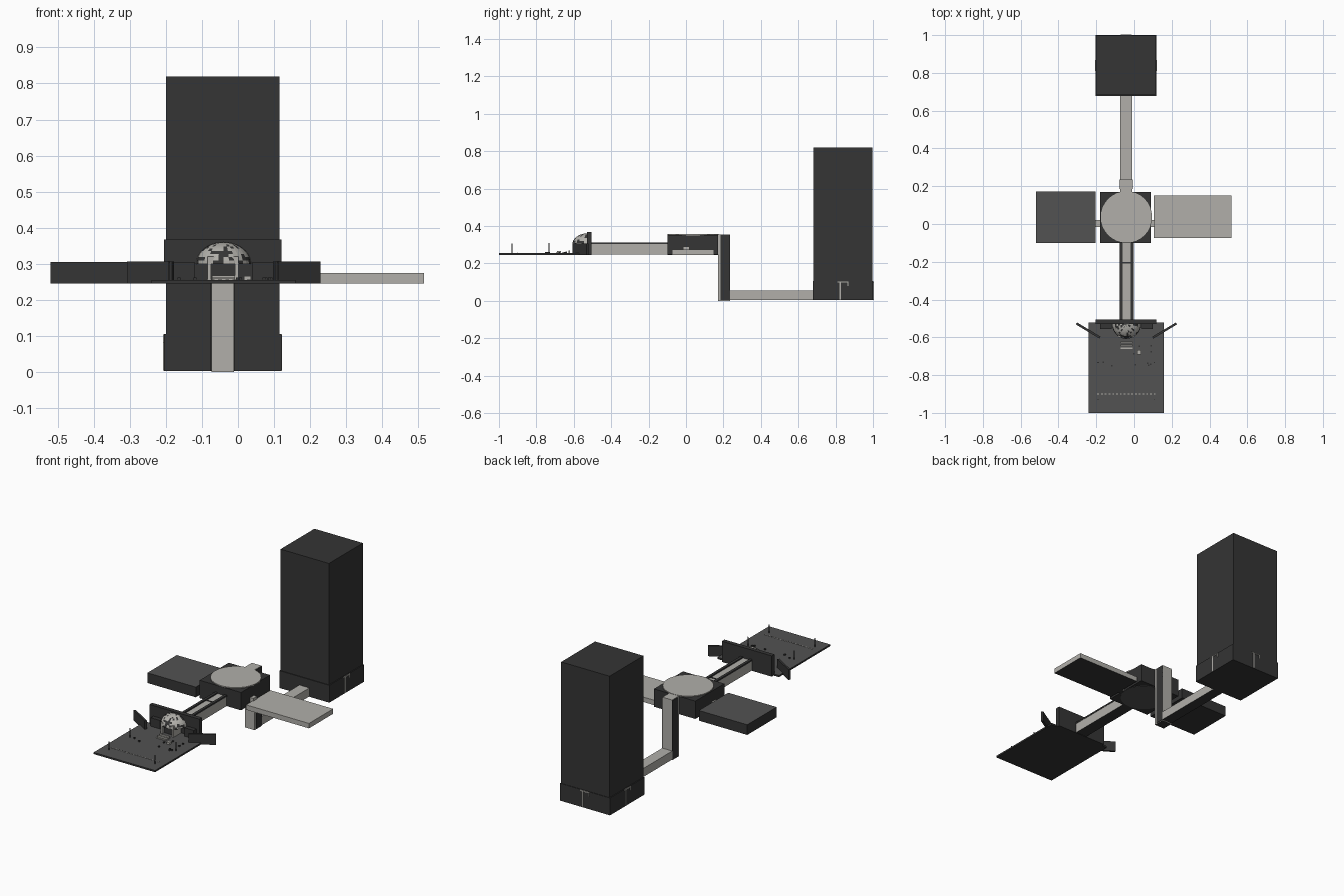
import bpy, bmesh, math, random
from mathutils import Matrix, Vector

random.seed(4)
cube = bpy.data.objects.get("Cube")
if cube:
    bpy.data.objects.remove(cube, do_unlink=True)


def material(name, r, g, b):
    m = bpy.data.materials.new(name)
    m.use_nodes = True
    m.diffuse_color = (r, g, b, 1)
    m.node_tree.nodes["Principled BSDF"].inputs["Base Color"].default_value = (r, g, b, 1)
    return m


DARK = material("charcoal wall", .035, .035, .035)
ROOF = material("dark grey roof", .085, .085, .085)
PALE = material("pale warm grey", .44, .43, .40)
CX = -.04   # the axis of the complex


def finish(name, bm, side, top, bottom):
    """Colour faces by direction and add the object."""
    bm.normal_update()
    for f in bm.faces:
        f.material_index = 1 if f.normal.z > .7 else 2 if f.normal.z < -.7 else 0
    me = bpy.data.meshes.new(name)
    bm.to_mesh(me)
    bm.free()
    for m in (side, top, bottom):
        me.materials.append(m)
    ob = bpy.data.objects.new(name, me)
    bpy.context.collection.objects.link(ob)
    return ob


def box(name, x, y, z, side, top=None, bottom=None, turn=0):
    bm = bmesh.new()
    size = [r[1] - r[0] for r in (x, y, z)]
    mid = Vector([(r[0] + r[1]) / 2 for r in (x, y, z)])
    mat = Matrix.Translation(mid) @ Matrix.Rotation(turn, 4, 'Z') @ Matrix.Diagonal((*size, 1))
    bmesh.ops.create_cube(bm, size=1, matrix=mat)
    return finish(name, bm, side, top or side, bottom or side)


def disc(name, y, z, radius, height, mat):
    bm = bmesh.new()
    bmesh.ops.create_cone(bm, cap_ends=True, segments=32, radius1=radius, radius2=radius,
                          depth=height, matrix=Matrix.Translation((CX, y, z)))
    return finish(name, bm, mat, mat, mat)


# Tower with a slightly wider skirt
box("tower", (-.2, .115), (.682, .997), (.005, .82), DARK)
box("tower_skirt", (-.205, .12), (.678, 1), (.003, .105), DARK)

# Door outlines on the three open tower sides
for name, angle in (("right", 0), ("back", 90), ("left", 180)):
    mid = Matrix.Translation((-.0425, .839, 0)) @ Matrix.Rotation(math.radians(angle), 4, 'Z')
    for part, y, z in (("lintel", (-.03, .03), (.098, .104)),
                       ("long_jamb", (-.018, -.011), (.005, .1)),
                       ("short_jamb", (.025, .03), (.08, .1))):
        ob = box(f"{name}_door_{part}", (.161, .165), y, z, PALE)
        ob.data.transform(mid)

# Low passage, vertical shaft and its dark cheeks
box("low_passage", (-.075, -.01), (.23, .68), (.005, .055), PALE, bottom=DARK)
box("shaft", (-.074, -.011), (.17, .235), (0, .355), PALE, bottom=DARK)
for name, x in (("left", -.01), ("right", -.075)):
    box(f"shaft_cheek_{name}", (x - .002, x + .002), (.185, .235), (.004, .352), DARK)

# Central hub with round roof and round base
box("hub", (-.18, .09), (-.1, .17), (.247, .352), DARK)
disc("hub_roof", .037, .3535, .136, .007, PALE)
disc("hub_base", .037, .247, .13, .004, ROOF)

# Side wings and links
box("dark_wing", (-.52, -.205), (-.1, .173), (.245, .305), DARK, top=ROOF)
box("pale_wing", (.105, .515), (-.075, .15), (.245, .274), PALE, bottom=DARK)
box("right_link", (-.21, -.175), (-.015, .02), (.247, .29), PALE, bottom=DARK)
box("left_link", (.085, .11), (-.015, .02), (.247, .29), PALE, bottom=DARK)

# Front passage with dark top edges and a joint band
box("front_passage", (-.076, -.004), (-.51, -.1), (.247, .305), PALE, bottom=DARK)
for name, x in (("left", -.01), ("right", -.07)):
    box(f"passage_edge_{name}", (x - .008, x + .008), (-.51, -.1), (.303, .312), DARK)
box("passage_joint", (-.076, -.004), (-.208, -.201), (.303, .308), DARK)

# Forecourt floor, back wall and splayed side walls
box("forecourt", (-.24, .16), (-1, -.522), (.245, .255), DARK, top=ROOF)
box("back_wall", (-.205, .12), (-.53, -.505), (.245, .367), DARK)
for name, s in (("left", 1), ("right", -1)):
    x = CX + s * .2025
    box(f"splayed_wall_{name}", (x - .073, x + .073), (-.57, -.558), (.245, .306), DARK,
        turn=s * math.radians(31))
    box(f"inner_wall_{name}", (CX + s * .11 - .03, CX + s * .11 + .03), (-.555, -.53),
        (.25, .305), DARK)

# Portal frame with a dark doorway
for name, x in (("left", -.004), ("right", -.08)):
    box(f"portal_post_{name}", (x - .005, x + .005), (-.6, -.53), (.255, .315), PALE)
box("portal_lintel", (-.085, .001), (-.6, -.53), (.308, .32), PALE)
box("portal_door", (-.075, -.009), (-.58, -.53), (.255, .308), DARK)

# Mottled quarter dome above the portal
bm = bmesh.new()
bmesh.ops.create_uvsphere(bm, u_segments=32, v_segments=20, radius=1)
for axis in ((0, 1, 0), (0, 0, -1)):
    bmesh.ops.bisect_plane(bm, geom=bm.verts[:] + bm.edges[:] + bm.faces[:], dist=1e-5,
                           plane_co=(0, 0, 0), plane_no=axis, clear_outer=True)
bmesh.ops.transform(bm, verts=bm.verts[:],
                    matrix=Matrix.Translation((CX, -.53, .3)) @ Matrix.Diagonal((.076, .078, .06, 1)))
dome = finish("portal_dome", bm, PALE, DARK, DARK)
for p in dome.data.polygons:
    p.material_index = 0 if random.random() < .68 else 1

# Steps, a small table and floor markers
for i in range(3):
    y = -.625 - i * .016
    box(f"step_{i}", (-.072, -.008), (y - .004, y + .004), (.254, .268 - i * .004), PALE)
box("table", (.016, .036), (-.69, -.668), (.254, .266), PALE)
for i in range(16):
    x = -.19 + i * .02
    box(f"floor_marker_{i}", (x - .005, x + .005), (-.902, -.897), (.254, .257), PALE)
for i in range(10):
    x, y = random.uniform(-.18, .1), random.uniform(-.75, -.64)
    box(f"floor_stud_{i}", (x - .004, x + .004), (y - .004, y + .004), (.254, .262), DARK)

# Thin posts
for y, top in ((-.93, .305), (-.733, .308)):
    for x in (-.19, .11):
        box("post", (x - .002, x + .002), (y - .002, y + .002), (.254, top), DARK)
